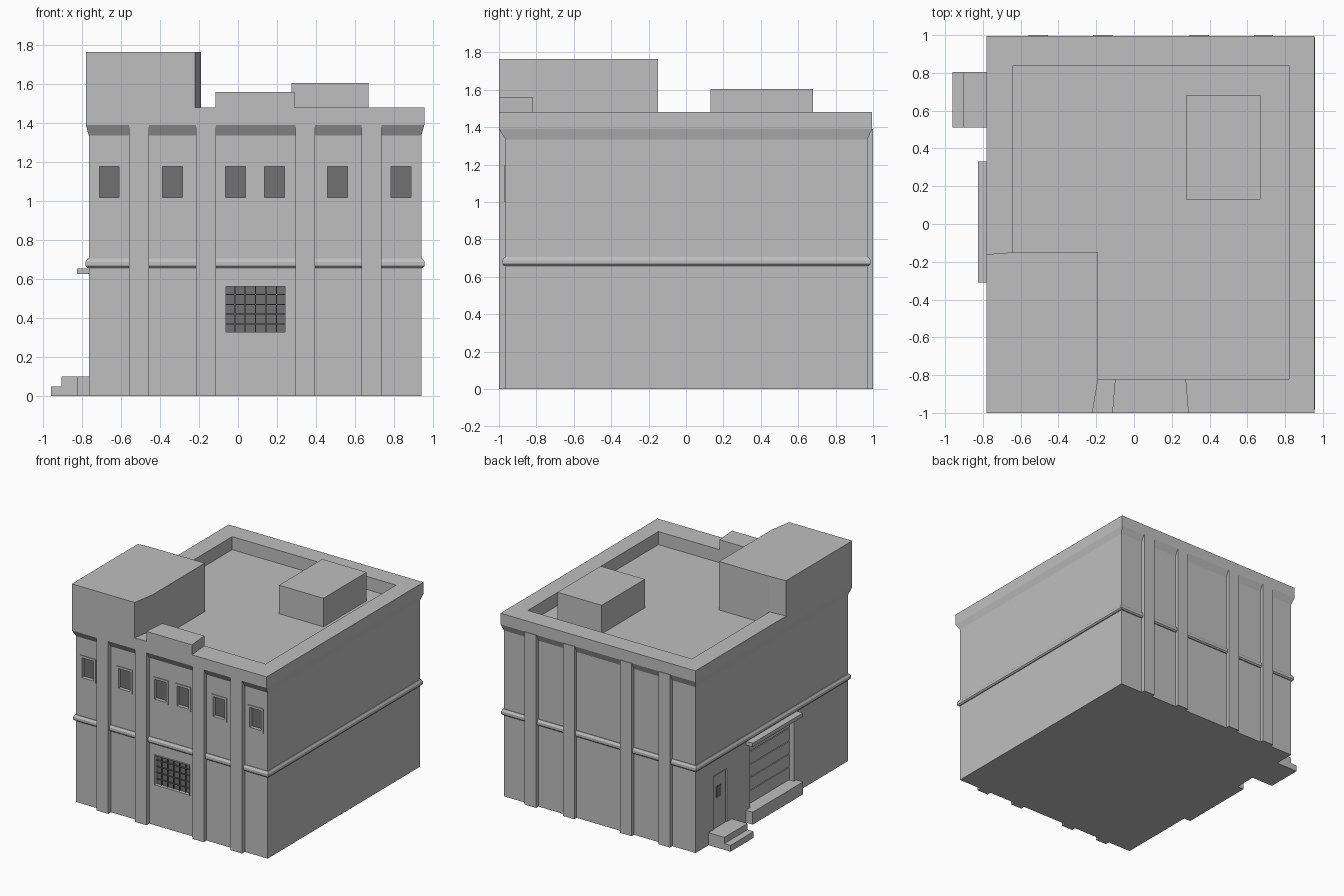
import bpy
import bmesh

cube = bpy.data.objects.get("Cube")
if cube:
    bpy.data.objects.remove(cube, do_unlink=True)


def material(name, value):
    mat = bpy.data.materials.new(name)
    mat.use_nodes = True
    color = (value, value, value, 1)
    mat.diffuse_color = color
    mat.node_tree.nodes["Principled BSDF"].inputs["Base Color"].default_value = color
    return mat


WALL = material("concrete grey", 0.52)
GLASS = material("dark glass", 0.165)


def finish(name, bm, mat):
    bmesh.ops.recalc_face_normals(bm, faces=bm.faces)
    mesh = bpy.data.meshes.new(name)
    bm.to_mesh(mesh)
    bm.free()
    mesh.materials.append(mat)
    obj = bpy.data.objects.new(name, mesh)
    bpy.context.collection.objects.link(obj)
    return obj


def loft(name, rings, mat=WALL, closed=False):
    """Skin a stack of point loops; cap the ends unless the stack closes on itself."""
    bm = bmesh.new()
    loops = [[bm.verts.new(p) for p in ring] for ring in rings]
    pairs = list(zip(loops, loops[1:]))
    if closed:
        pairs.append((loops[-1], loops[0]))
    for low, high in pairs:
        n = len(low)
        for i in range(n):
            j = (i + 1) % n
            bm.faces.new((low[i], low[j], high[j], high[i]))
    if not closed:
        bm.faces.new(loops[0])
        bm.faces.new(loops[-1])
    return finish(name, bm, mat)


def rect(x0, x1, y0, y1, z):
    return [(x0, y0, z), (x1, y0, z), (x1, y1, z), (x0, y1, z)]


def box(name, x0, x1, y0, y1, z0, z1, mat=WALL):
    return loft(name, [rect(x0, x1, y0, y1, z0), rect(x0, x1, y0, y1, z1)], mat)


def prism(name, outline, z0, z1):
    return loft(name, [[(x, y, z) for x, y in outline] for z in (z0, z1)])


# Main block: walls, flared cornice, parapet and sunken roof in one skin
LEFT, RIGHT, FRONT, BACK = -0.765, 0.94, -0.965, 0.97
ROOF, TOP = 1.375, 1.48
wall = (LEFT, RIGHT, FRONT, BACK)
cornice = (-0.78, 0.955, -1.0, 0.995)
inner = (-0.64, 0.82, -0.82, 0.84)
building = loft("building_shell", [
    rect(*wall, 0), rect(*wall, 1.335), rect(*cornice, 1.39),
    rect(*cornice, TOP), rect(*inner, TOP), rect(*inner, ROOF)])

cutters = []


def cut(*bounds):
    cutters.append(box("cutter", *bounds))


# Upper front windows: raised frame, recessed pane
def frame_front(name, x0, x1, z0, z1, rim):
    y = FRONT - 0.006
    outer = [(x0, z0), (x1, z0), (x1, z1), (x0, z1)]
    hole = [(x0 + rim, z0 + rim), (x1 - rim, z0 + rim),
            (x1 - rim, z1 - rim), (x0 + rim, z1 - rim)]
    loft(name, [[(x, FRONT + 0.002, z) for x, z in outer], [(x, y, z) for x, z in outer],
                [(x, y, z) for x, z in hole], [(x, FRONT + 0.002, z) for x, z in hole]],
         closed=True)
    cut(x0 + rim, x1 - rim, FRONT - 0.05, FRONT + 0.03, z0 + rim, z1 - rim)
    box(name + "_pane", x0 + rim, x1 - rim, FRONT + 0.022, FRONT + 0.03,
        z0 + rim, z1 - rim, GLASS)


for i, x in enumerate((-0.66, -0.335, -0.013, 0.188, 0.51, 0.835)):
    frame_front(f"upper_window_{i + 1}", x - 0.069, x + 0.069, 1.0, 1.195, 0.018)

# Large gridded ground floor window
X0, X1, Z0, Z1 = -0.07, 0.25, 0.32, 0.57
frame_front("large_window", X0, X1, Z0, Z1, 0.008)
for i in range(1, 6):
    x = X0 + (X1 - X0) * i / 6
    box("window_bar_upright", x - 0.003, x + 0.003, FRONT + 0.012, FRONT + 0.024,
        Z0 + 0.008, Z1 - 0.008, GLASS)
for i in range(1, 5):
    z = Z0 + (Z1 - Z0) * i / 5
    box("window_bar_cross", X0 + 0.008, X1 - 0.008, FRONT + 0.013, FRONT + 0.024,
        z - 0.003, z + 0.003, GLASS)

# Side door with a small window, and its steps
cut(LEFT - 0.05, LEFT + 0.015, 0.57, 0.735, 0.1, 0.53)
box("door_panel", LEFT + 0.006, LEFT + 0.02, 0.58, 0.725, 0.1, 0.522)
box("door_window", LEFT + 0.001, LEFT + 0.01, 0.645, 0.7, 0.34, 0.43, GLASS)
box("upper_step", -0.905, LEFT + 0.01, 0.51, 0.805, 0, 0.1)
box("lower_step", -0.96, -0.905, 0.51, 0.805, 0, 0.05)

# Loading bay: recess, slatted shutter, platform and canopy
cut(LEFT - 0.05, LEFT + 0.05, -0.28, 0.28, 0.1, 0.625)
SLATS = 5
for i in range(SLATS):
    z = 0.1 + 0.525 * i / SLATS
    box("shutter_slat", LEFT + 0.04, LEFT + 0.055, -0.28, 0.28, z + 0.003, z + 0.102)
box("loading_platform", -0.825, LEFT + 0.01, -0.31, 0.33, 0, 0.1)
box("bay_canopy", -0.825, LEFT + 0.01, -0.31, 0.33, 0.625, 0.655)

# Cut all recesses into the shell
for cutter in cutters:
    mod = building.modifiers.new("recess", "BOOLEAN")
    mod.operation = "DIFFERENCE"
    mod.solver = "EXACT"
    mod.object = cutter
bpy.context.view_layer.update()
evaluated = building.evaluated_get(bpy.context.evaluated_depsgraph_get())
cut_mesh = bpy.data.meshes.new_from_object(evaluated)
building.modifiers.clear()
building.data = cut_mesh
for cutter in cutters:
    bpy.data.objects.remove(cutter, do_unlink=True)


# Belt moulding around the middle
def belt_ring(out, z):
    return rect(LEFT - out, RIGHT + out, FRONT - out, BACK + out, z)


loft("belt_moulding", [
    belt_ring(-0.01, 0.657), belt_ring(0.008, 0.657), belt_ring(0.017, 0.667),
    belt_ring(0.017, 0.688), belt_ring(0.006, 0.705), belt_ring(-0.01, 0.705)],
     closed=True)

# Pilasters on the front and back
for x in (-0.507, -0.165, 0.345, 0.685):
    box("front_pilaster", x - 0.051, x + 0.051, -1.0, FRONT + 0.01, 0, 1.39)
    box("back_pilaster", x - 0.051, x + 0.051, BACK - 0.01, 1.0, 0, 1.39)

# Rooftop: corner tower, raised parapet and plant box
prism("corner_tower", [(-0.78, -1), (-0.22, -1), (-0.19, -0.82), (-0.19, -0.15),
                       (-0.64, -0.15), (-0.78, -0.16)], TOP, 1.765)
box("corner_tower_base", -0.64, -0.19, -0.82, -0.15, ROOF, TOP)
prism("raised_parapet", [(-0.115, -1), (0.29, -1), (0.275, -0.82), (-0.1, -0.82)],
      TOP, 1.56)
box("roof_plant_box", 0.275, 0.67, 0.13, 0.68, ROOF, 1.605)
